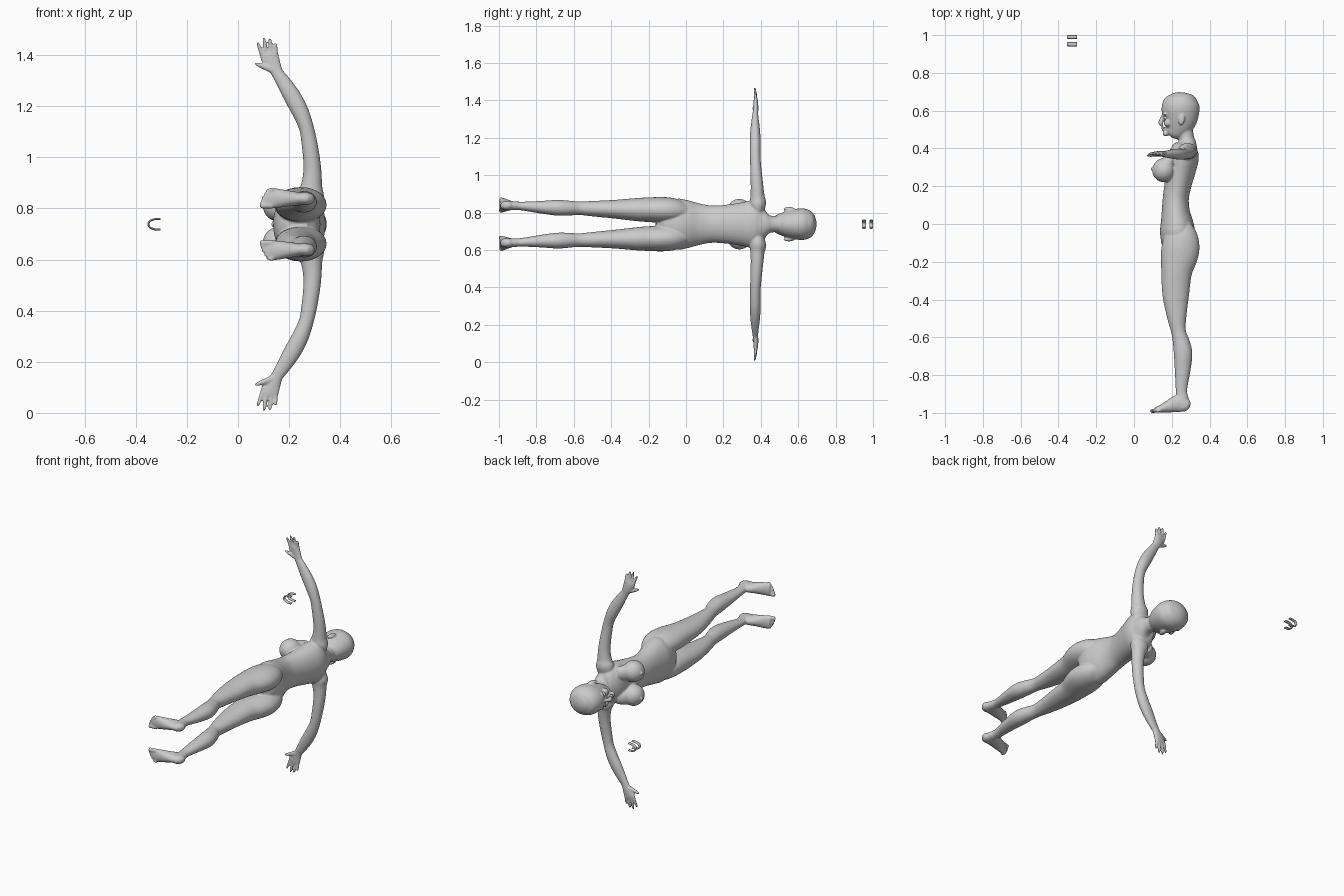
import bpy, bmesh, math
from mathutils import Vector, Matrix

MID = 0.738          # body symmetry plane (z); the figure lies along y, facing -x
parts = []


def spline(rows, steps):
    # Catmull-Rom interpolation of section rows
    out = []
    for i in range(len(rows) - 1):
        p0, p1 = rows[max(i - 1, 0)], rows[i]
        p2, p3 = rows[i + 1], rows[min(i + 2, len(rows) - 1)]
        for k in range(steps):
            t = k / steps
            out.append([0.5 * (2 * b + (c - a) * t + (2 * a - 5 * b + 4 * c - d) * t * t
                               + (3 * b - a - 3 * c + d) * t ** 3)
                        for a, b, c, d in zip(p0, p1, p2, p3)])
    return out + [list(rows[-1])]


def finish(bm, name):
    bmesh.ops.recalc_face_normals(bm, faces=bm.faces)
    me = bpy.data.meshes.new(name)
    bm.to_mesh(me)
    bm.free()
    for p in me.polygons:
        p.use_smooth = True
    ob = bpy.data.objects.new(name, me)
    bpy.context.collection.objects.link(ob)
    return ob


def loft(name, rows, ref, side=1, steps=4, seg=28):
    # rows: x, y, lateral, radius along ref, radius across
    rows = spline(rows, steps)
    pts = [Vector((r[0], r[1], MID + side * r[2])) for r in rows]
    ref = Vector(ref)
    bm = bmesh.new()
    rings = []
    for i, (p, r) in enumerate(zip(pts, rows)):
        t = (pts[min(i + 1, len(pts) - 1)] - pts[max(i - 1, 0)]).normalized()
        b = t.cross(ref).normalized()
        a = b.cross(t)
        ra, rb = max(r[3], 0.002), max(r[4], 0.002)
        rings.append([bm.verts.new(p + a * ra * math.cos(w) + b * rb * math.sin(w))
                      for w in (2 * math.pi * k / seg for k in range(seg))])
    for q, s in zip(rings, rings[1:]):
        for k in range(seg):
            bm.faces.new((q[k], q[(k + 1) % seg], s[(k + 1) % seg], s[k]))
    bm.faces.new(rings[0])
    bm.faces.new(rings[-1])
    return finish(bm, name)


def ball(name, loc, size, side=1, tilt=0):
    bm = bmesh.new()
    m = (Matrix.Translation((loc[0], loc[1], MID + side * loc[2]))
         @ Matrix.Rotation(tilt, 4, 'Z') @ Matrix.Diagonal((*size, 1)))
    bmesh.ops.create_uvsphere(bm, u_segments=28, v_segments=18, radius=1, matrix=m)
    return finish(bm, name)


X, Y = (1, 0, 0), (0, 1, 0)

# Torso: y, front x, back x, half width
torso = [(-.16, .19, .27, .03), (-.12, .15, .305, .11), (-.05, .138, .322, .136),
         (0, .14, .315, .13), (.06, .146, .297, .114), (.13, .152, .29, .1),
         (.2, .16, .302, .102), (.28, .168, .325, .113), (.35, .178, .343, .125),
         (.395, .2, .343, .11), (.425, .228, .332, .07), (.45, .235, .32, .046),
         (.5, .225, .31, .043), (.54, .22, .3, .04)]
parts.append(loft("torso", [((f + b) / 2, y, 0, (b - f) / 2, w) for y, f, b, w in torso], X, seg=40))

# Head: y, front x, back x, half width
head = [(.466, .172, .21, .018), (.476, .158, .24, .036), (.5, .155, .285, .054),
        (.53, .152, .318, .067), (.565, .15, .338, .077), (.605, .146, .347, .084),
        (.64, .152, .344, .082), (.67, .173, .328, .068), (.688, .2, .302, .044),
        (.697, .235, .268, .014)]
parts.append(loft("head", [((f + b) / 2, y, 0, (b - f) / 2, w) for y, f, b, w in head], X, seg=40))

# Nose, lips and chin
parts.append(loft("nose", [(.156, .578, 0, .008, .007), (.146, .555, 0, .011, .009),
                           (.142, .534, 0, .012, .014), (.152, .524, 0, .008, .011)], X))
parts.append(ball("upper_lip", (.154, .509, 0), (.009, .006, .02)))
parts.append(ball("lower_lip", (.155, .499, 0), (.009, .006, .017)))
parts.append(ball("chin", (.168, .478, 0), (.016, .014, .02)))

leg = [(.24, 0, .065, .06, .045), (.247, -.06, .073, .088, .064), (.247, -.12, .076, .1, .069),
       (.238, -.18, .077, .097, .067), (.225, -.26, .078, .081, .062), (.221, -.38, .08, .07, .05),
       (.227, -.5, .083, .05, .041), (.236, -.57, .085, .039, .036), (.251, -.63, .086, .045, .04),
       (.26, -.69, .088, .049, .042), (.257, -.78, .091, .041, .033), (.251, -.88, .097, .03, .023),
       (.257, -.93, .099, .033, .024), (.262, -.975, .1, .028, .024)]
foot = [(.296, -.966, .1, .012, .01), (.28, -.96, .1, .034, .023), (.235, -.95, .1, .046, .026),
        (.185, -.966, .101, .033, .033), (.14, -.979, .102, .02, .039), (.112, -.984, .102, .014, .036)]
arm = [(.275, .38, .05, .03, .045), (.283, .384, .11, .044, .054), (.288, .382, .15, .038, .042),
       (.291, .38, .2, .034, .036), (.288, .376, .255, .032, .033), (.279, .372, .32, .029, .031),
       (.267, .37, .38, .028, .029), (.244, .37, .44, .029, .033), (.212, .37, .5, .026, .034),
       (.175, .37, .56, .019, .028), (.154, .371, .592, .015, .024), (.141, .373, .62, .014, .028),
       (.126, .373, .655, .012, .034), (.121, .372, .672, .009, .031)]
# Fingers: base x, base lateral, tip x, tip lateral
fingers = [(.096, .655, .078, .712), (.111, .664, .101, .73), (.13, .668, .125, .728),
           (.148, .662, .147, .71)]

for s in (1, -1):
    parts.append(loft("leg", leg, X, s))
    parts.append(loft("foot", foot, Y, s))
    for i in range(5):
        z, tip, r = .073 + i * .0155, .086 + i * i * .002, .012 if i == 0 else .0085
        parts.append(loft("toe", [(.135, -.985, z, r, r), (tip + .015, -.99, z, r * .9, r),
                                  (tip + .003, -.991, z, r * .8, r * .85),
                                  (tip, -.992, z, r * .4, r * .4)], Y, s, 3, 12))
    parts.append(loft("arm", arm, Y, s))
    for bx, bl, tx, tl in fingers:
        mx, ml = (bx + tx) / 2, (bl + tl) / 2
        parts.append(loft("finger", [(bx + .006, bl - .02, .009) and (bx + .006, .372, bl - .02, .009, .009),
                                     (bx, .373, bl, .009, .009), (mx, .371, ml, .008, .008),
                                     (tx, .367, tl - .004, .006, .006), (tx, .366, tl, .003, .003)],
                          Y, s, 3, 12))
    parts.append(loft("thumb", [(.14, .37, .6, .012, .013), (.11, .367, .613, .011, .012),
                                (.085, .364, .622, .009, .009), (.067, .362, .63, .005, .005)],
                      Y, s, 3, 12))
    # Breast, ear, brow, cheek
    parts.append(ball("breast", (.158, .285, .073), (.061, .064, .062), s, -.2))
    parts.append(loft("upper_breast", [(.215, .37, .075, .025, .035), (.19, .34, .074, .035, .045),
                                       (.168, .3, .073, .045, .05)], X, s))
    parts.append(ball("nipple", (.096, .292, .078), (.009, .008, .008), s))
    parts.append(ball("ear", (.252, .551, .081), (.017, .03, .011), s, -.2))
    parts.append(ball("brow", (.166, .582, .03), (.012, .009, .026), s))
    parts.append(ball("cheek", (.178, .535, .035), (.02, .022, .022), s))

# Fuse everything into one smooth skin
for o in bpy.context.view_layer.objects:
    o.select_set(False)
for o in parts:
    o.select_set(True)
bpy.context.view_layer.objects.active = parts[0]
bpy.ops.object.join()
body = bpy.context.view_layer.objects.active
body.name = "body"
rm = body.modifiers.new("fuse", 'REMESH')
rm.mode = 'VOXEL'
rm.voxel_size = .0045
rm.use_smooth_shade = True
sm = body.modifiers.new("soften", 'SMOOTH')
sm.factor = .5
sm.iterations = 5

# Eyes
for s in (1, -1):
    ball("eye", (.172, .562, .032), (.016, .011, .014), s)

# Separate pair of dental arches floating in front of the head
for name, y, h in (("lower_teeth", .952, .011), ("upper_teeth", .99, .01)):
    arch = [(-.303, y, -.021, h, .004), (-.325, y, -.02, h, .004), (-.344, y, -.013, h, .004),
            (-.351, y, 0, h, .004), (-.344, y, .013, h, .004), (-.325, y, .02, h, .004),
            (-.303, y, .021, h, .004)]
    loft(name, arch, Y, 1, 4, 12)
